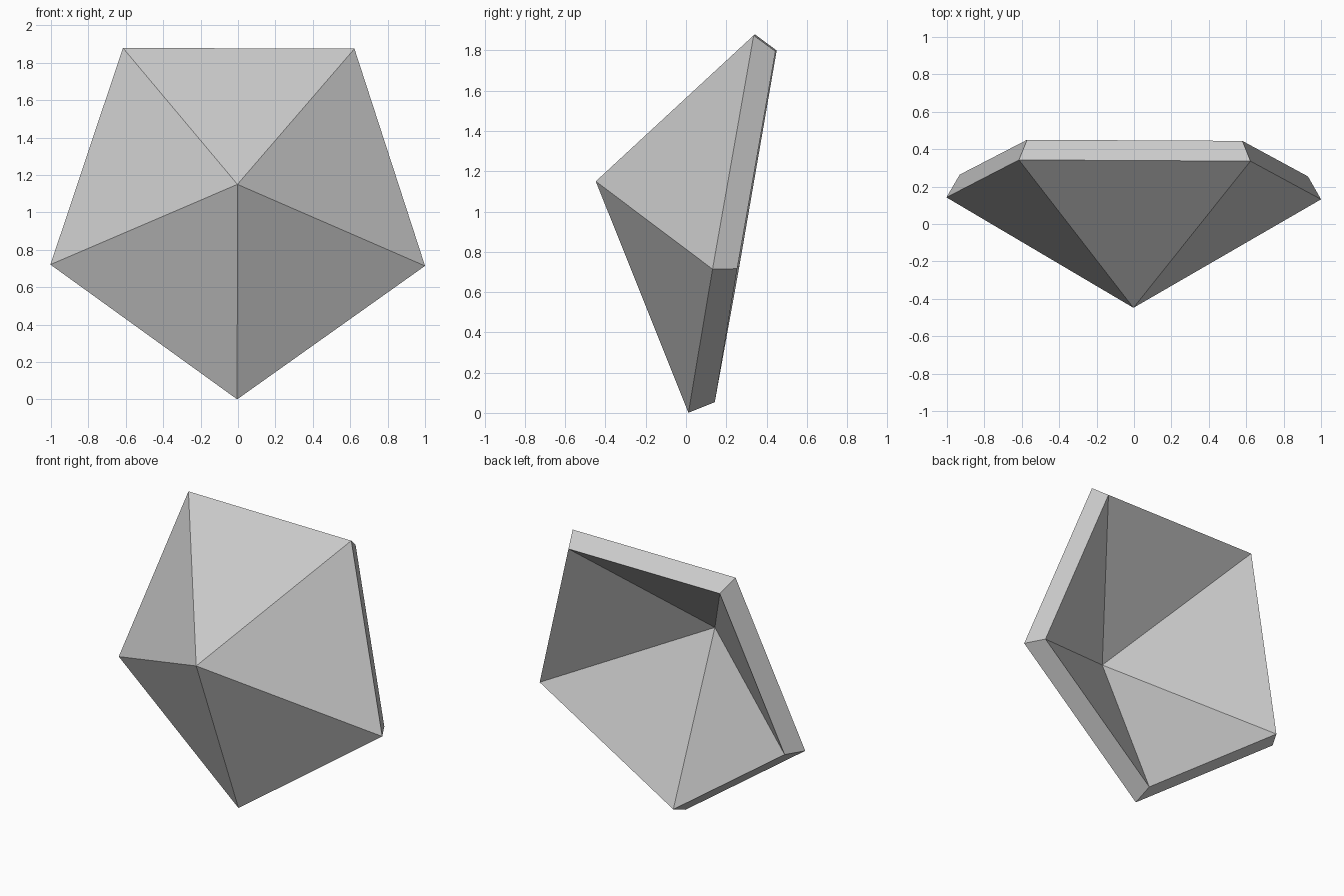
import bpy, bmesh, math
from mathutils import Matrix, Vector

if "Cube" in bpy.data.objects:
    bpy.data.objects.remove(bpy.data.objects["Cube"])

RADIUS = 1.053            # circumradius of the pentagon rim
HEIGHT = RADIUS * 0.618   # five equilateral facets
THICKNESS = 0.141

grey = bpy.data.materials.new("plain grey")
grey.diffuse_color = (0.6, 0.6, 0.6, 1)
grey.use_nodes = True
grey.node_tree.nodes["Principled BSDF"].inputs["Base Color"].default_value = grey.diffuse_color

# Faceted pentagonal cap, one corner pointing down, apex to the front
bm = bmesh.new()
apex = bm.verts.new((0, 0, HEIGHT))
rim = []
for i in range(5):
    a = math.radians(-90 + 72 * i)
    rim.append(bm.verts.new((RADIUS * math.cos(a), RADIUS * math.sin(a), 0)))
for i in range(5):
    bm.faces.new((apex, rim[i], rim[(i + 1) % 5]))

# Stand it up, leaning back slightly, with a tiny twist
lean = (Matrix.Rotation(math.radians(-0.3), 4, 'Z')
        @ Matrix.Rotation(math.radians(0.2), 4, 'Y')
        @ Matrix.Rotation(math.radians(80.1), 4, 'X'))
bm.transform(Matrix.Translation(Vector((0, 0.193, 1.038))) @ lean)

mesh = bpy.data.meshes.new("faceted_shell")
bm.to_mesh(mesh)
bm.free()
mesh.materials.append(grey)
shell = bpy.data.objects.new("faceted_shell", mesh)
bpy.context.collection.objects.link(shell)

# Wall thickness grows inward, leaving the back hollow
wall = shell.modifiers.new("wall", 'SOLIDIFY')
wall.thickness = THICKNESS
wall.offset = -1
